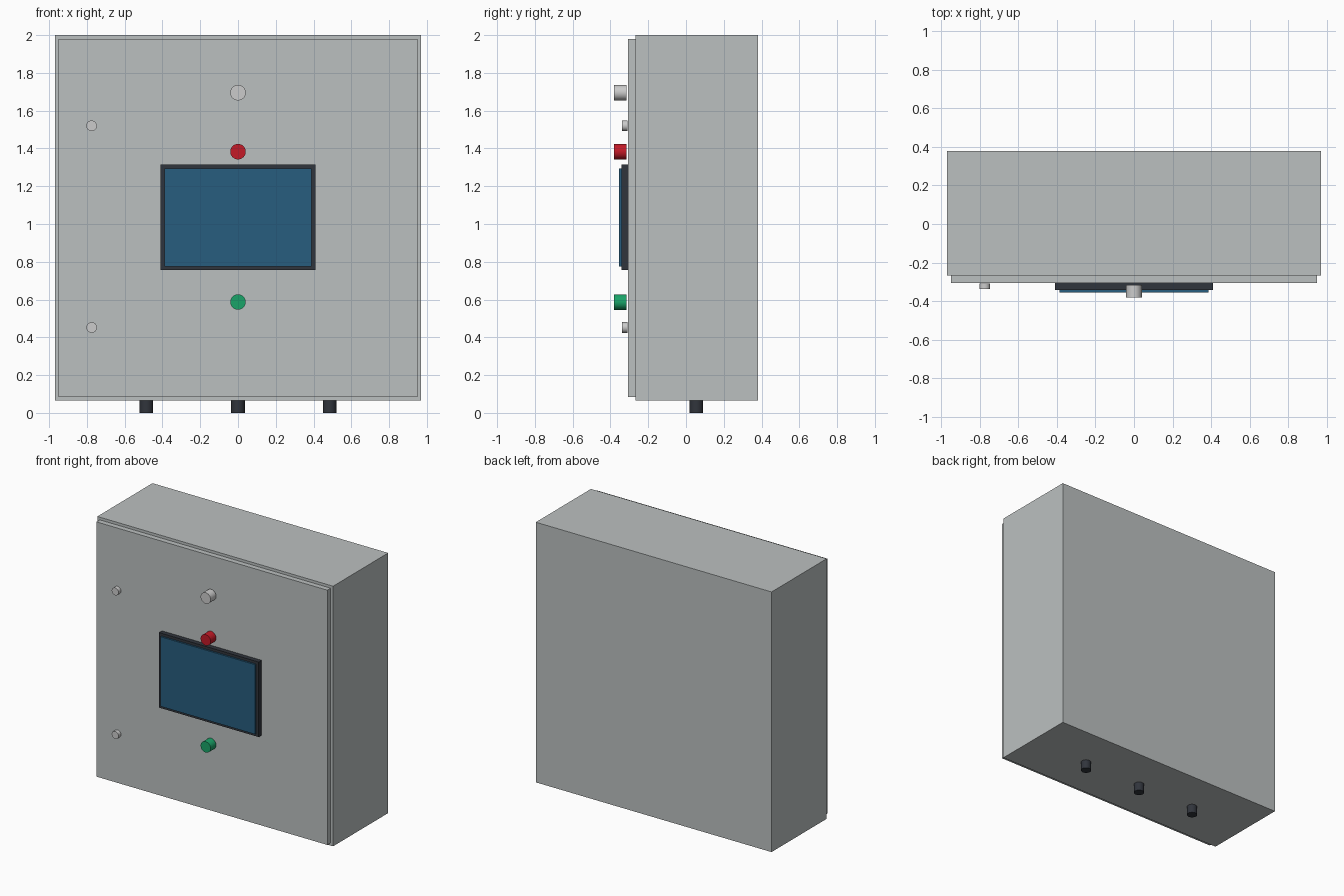
import bpy
from math import pi

if "Cube" in bpy.data.objects:
    bpy.data.objects.remove(bpy.data.objects["Cube"])


def paint(obj, color):
    if color:
        key = "paint_%s" % (color,)
        mat = bpy.data.materials.get(key) or bpy.data.materials.new(key)
        mat.diffuse_color = (*color, 1)
        mat.use_nodes = True
        mat.node_tree.nodes["Principled BSDF"].inputs["Base Color"].default_value = mat.diffuse_color
        obj.data.materials.append(mat)


def box(name, x, y, z, color=None):
    """Box from (min, max) ranges."""
    bpy.ops.mesh.primitive_cube_add(
        size=1, location=[(a + b) / 2 for a, b in (x, y, z)])
    obj = bpy.context.object
    obj.name = name
    obj.scale = [b - a for a, b in (x, y, z)]
    bpy.ops.object.transform_apply(location=False, rotation=False, scale=True)
    paint(obj, color)


def cylinder(name, loc, radius, depth, color=None, facing_front=True):
    bpy.ops.mesh.primitive_cylinder_add(
        vertices=32, radius=radius, depth=depth, location=loc,
        rotation=(pi / 2 if facing_front else 0, 0, 0))
    obj = bpy.context.object
    obj.name = name
    bpy.ops.object.shade_smooth_by_angle()
    paint(obj, color)


GREY = (0.50, 0.53, 0.53)
DARK = (0.03, 0.035, 0.045)
BLUE = (0.02, 0.11, 0.21)

# Cabinet and door
box("cabinet_body", (-0.97, 0.97), (-0.268, 0.38), (0.065, 2.0), GREY)
box("door", (-0.95, 0.95), (-0.307, -0.268), (0.085, 1.98), GREY)

# Display panel
box("display_bezel", (-0.41, 0.41), (-0.342, -0.307), (0.756, 1.314), DARK)
box("display_screen", (-0.388, 0.388), (-0.355, -0.342), (0.776, 1.294), BLUE)

# Pilot lights and push buttons, standing slightly proud of the door
for name, z, color in (("indicator_lamp", 1.695, (0.75, 0.75, 0.75)),
                       ("stop_button", 1.383, (0.55, 0.01, 0.02)),
                       ("start_button", 0.587, (0.01, 0.37, 0.14))):
    cylinder(name, (0, -0.348, z), 0.041, 0.065, color)

# Door locks
for name, z in (("upper_lock", 1.52), ("lower_lock", 0.452)):
    cylinder(name, (-0.775, -0.323, z), 0.028, 0.029, (0.55, 0.56, 0.56))

# Cable glands under the cabinet
for name, x in (("left", -0.485), ("middle", 0), ("right", 0.485)):
    cylinder(name + "_cable_gland", (x, 0.055, 0.0325), 0.036, 0.065, DARK, False)
